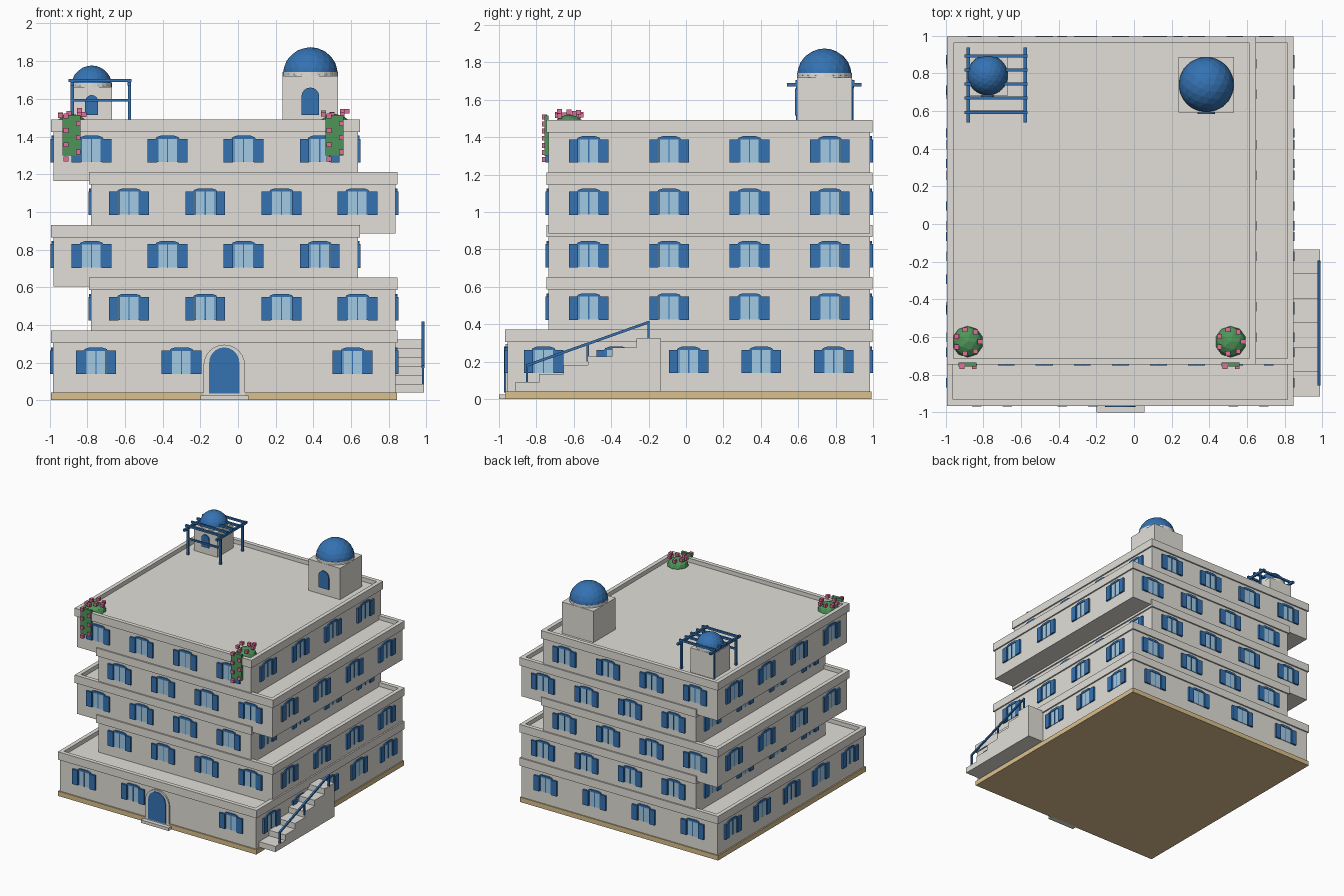
import bpy, bmesh, math, random
from mathutils import Matrix, Vector

if "Cube" in bpy.data.objects:
    bpy.data.objects.remove(bpy.data.objects["Cube"])

random.seed(4)


def material(name, r, g, b):
    m = bpy.data.materials.new(name)
    m.diffuse_color = (r, g, b, 1)
    m.use_nodes = True
    m.node_tree.nodes["Principled BSDF"].inputs["Base Color"].default_value = m.diffuse_color
    return m


WALL = material("plaster", 0.76, 0.74, 0.69)
BLUE = material("blue paint", 0.035, 0.17, 0.45)
GLASS = material("window glass", 0.36, 0.59, 0.78)
SAND = material("sandstone", 0.70, 0.53, 0.27)
GREEN = material("foliage", 0.075, 0.30, 0.10)
PINK = material("blossom", 0.75, 0.16, 0.32)

parts = {}  # part name -> (bmesh, material)


def mesh(name, mat):
    return parts.setdefault(name, (bmesh.new(), mat))[0]


def box(name, mat, x0, x1, y0, y1, z0, z1, frame=Matrix()):
    m = Matrix.Translation(((x0 + x1) / 2, (y0 + y1) / 2, (z0 + z1) / 2))
    s = Matrix.Diagonal((x1 - x0, y1 - y0, z1 - z0, 1))
    bmesh.ops.create_cube(mesh(name, mat), size=1, matrix=frame @ m @ s)


def prism(name, mat, pts, y0, y1, frame=Matrix()):
    """Extrude an x-z outline from y0 to y1."""
    bm = mesh(name, mat)
    face = bm.faces.new([bm.verts.new(frame @ Vector((x, y0, z))) for x, z in pts])
    out = bmesh.ops.extrude_face_region(bm, geom=[face])
    verts = [v for v in out["geom"] if isinstance(v, bmesh.types.BMVert)]
    bmesh.ops.translate(bm, verts=verts, vec=frame.to_3x3() @ Vector((0, y1 - y0, 0)))


def arch(cx, half, z0, z1, n=12):
    """Round-topped outline."""
    spring = z1 - half
    pts = [(cx - half, z0), (cx + half, z0)]
    return pts + [(cx + half * math.cos(math.pi * i / n),
                   spring + half * math.sin(math.pi * i / n)) for i in range(n + 1)]


def bar(name, mat, a, b, t):
    """Square bar between two points."""
    a, b = Vector(a), Vector(b)
    d = b - a
    m = Matrix.Translation((a + b) / 2) @ d.to_track_quat('Z', 'Y').to_matrix().to_4x4()
    bmesh.ops.create_cube(mesh(name, mat), size=1,
                          matrix=m @ Matrix.Diagonal((t, t, d.length, 1)))


def window(frame, z):
    """Shuttered window; local -y points out of the wall."""
    box("window_glass", GLASS, -0.056, 0.056, -0.005, 0.01, z + 0.10, z + 0.222, frame)
    for x in (-0.052, 0, 0.052):
        box("window_mullions", BLUE, x - 0.003, x + 0.003, -0.008, 0.01,
            z + 0.10, z + 0.222, frame)
    prism("window_lintels", BLUE, [(-0.064, z + 0.222), (0.064, z + 0.222),
                                   (0.058, z + 0.232), (0.035, z + 0.24),
                                   (-0.035, z + 0.24), (-0.058, z + 0.232)],
          -0.010, 0.01, frame)
    for s in (-1, 1):
        a, b = sorted((s * 0.056, s * 0.106))
        box("shutters", BLUE, a, b, -0.015, 0.01, z + 0.098, z + 0.223, frame)


def storey(name, x0, x1, y0, y1, z0, z1, side_count, skip=()):
    """Body, parapet ring and windows on four sides."""
    box(name + "_walls", WALL, x0, x1, y0, y1, z0, z1 + 0.012)
    o, t = 0.012, 0.034
    X0, X1, Y0, Y1 = x0 - o, x1 + o, y0 - o, y1 + o
    for a in ((X0, X1, Y0, Y0 + t), (X0, X1, Y1 - t, Y1),
              (X0, X0 + t, Y0 + t, Y1 - t), (X1 - t, X1, Y0 + t, Y1 - t)):
        box(name + "_parapet", WALL, *a, z1 - 0.02, z1 + 0.046)
    for i in range(4):
        x = x0 + (x1 - x0) * (i + 0.5) / 4
        if i not in skip:
            window(Matrix.Translation((x, y0, 0)), z0)
        window(Matrix.Translation((x, y1, 0)) @ Matrix.Rotation(math.pi, 4, 'Z'), z0)
    for i in range(side_count):
        y = y0 + (y1 - y0) * (i + 0.5) / side_count
        window(Matrix.Translation((x1, y, 0)) @ Matrix.Rotation(math.pi / 2, 4, 'Z'), z0)
        window(Matrix.Translation((x0, y, 0)) @ Matrix.Rotation(-math.pi / 2, 4, 'Z'), z0)


# Foundation and five staggered storeys
box("foundation", SAND, -0.993, 0.845, -0.965, 0.993, 0, 0.04)
storey("ground_floor", -0.982, 0.836, -0.955, 0.984, 0.04, 0.325, 5, skip=(2,))
for k in range(4):
    shift = 0 if k % 2 == 0 else -0.2
    storey(f"upper_floor_{k + 1}", -0.78 + shift, 0.836 + shift, -0.735, 0.984,
           0.325 + 0.28 * k, 0.605 + 0.28 * k, 4)

# Entrance
prism("door_surround", WALL, arch(-0.073, 0.11, 0.025, 0.295), -0.966, -0.95)
prism("front_door", BLUE, arch(-0.073, 0.08, 0.035, 0.28), -0.972, -0.95)
box("door_step", WALL, -0.2, 0.057, -1.0, -0.955, 0, 0.025)

# Side staircase and handrail
for k in range(6):
    box("side_stairs", WALL, 0.83, 0.988, -0.915 + 0.13 * k, -0.785 + 0.13 * k,
        0.04, 0.087 + 0.047 * k)
for y, z0, z1 in ((-0.85, 0.08, 0.18), (-0.525, 0.2, 0.295), (-0.2, 0.31, 0.41)):
    bar("handrail", BLUE, (0.982, y, z0), (0.982, y, z1), 0.012)
bar("handrail", BLUE, (0.982, -0.855, 0.178), (0.982, -0.195, 0.412), 0.014)


def dome_tower(name, x, y, r, zb, door_half, door_top):
    """Square tower, low drum, faceted dome and arched door."""
    box(name + "_base", WALL, x - r, x + r, y - r, y + r, 1.445, zb)
    bmesh.ops.create_cone(mesh(name + "_drum", WALL), cap_ends=True, segments=24,
                          radius1=r, radius2=r, depth=0.05,
                          matrix=Matrix.Translation((x, y, zb - 0.003)))
    bm = mesh(name + "_dome", BLUE)
    bmesh.ops.create_icosphere(bm, subdivisions=3, radius=r,
                               matrix=Matrix.Translation((x, y, zb + 0.007)))
    bmesh.ops.bisect_plane(bm, geom=bm.verts[:] + bm.edges[:] + bm.faces[:],
                           plane_co=(0, 0, zb + 0.008), plane_no=(0, 0, 1),
                           clear_inner=True)
    prism(name + "_door", BLUE, arch(x, door_half, 1.515, door_top, 8),
          y - r - 0.009, y - r + 0.01)


dome_tower("large_tower", 0.384, 0.74, 0.147, 1.72, 0.047, 1.66)
dome_tower("small_tower", -0.777, 0.79, 0.108, 1.662, 0.035, 1.62)

# Pergola
for x in (-0.88, -0.577):
    for y in (0.595, 0.885):
        bar("pergola_posts", BLUE, (x, y, 1.45), (x, y, 1.69), 0.016)
    bar("pergola_beams", BLUE, (x, 0.54, 1.68), (x, 0.938, 1.68), 0.018)
for i in range(5):
    y = 0.593 + 0.075 * i
    bar("pergola_slats", BLUE, (-0.9, y, 1.698), (-0.565, y, 1.698), 0.016)
bar("pergola_rail", BLUE, (-0.888, 0.595, 1.592), (-0.57, 0.595, 1.592), 0.014)

# Flower bushes at the front corners, with vines hanging over the wall
for x in (-0.883, 0.513):
    bmesh.ops.create_icosphere(
        mesh("bushes", GREEN), subdivisions=2, radius=1,
        matrix=Matrix.Translation((x, -0.625, 1.46)) @ Matrix.Diagonal((0.083, 0.083, 0.06, 1)))
    box("hanging_vines", GREEN, x - 0.048, x + 0.048, -0.757, -0.735, 1.3, 1.515)
    spots = [(x + 0.065 * math.cos(a), -0.625 + 0.065 * math.sin(a), random.uniform(1.51, 1.54))
             for a in [i * math.tau / 7 for i in range(7)]]
    spots += [(x + (0.035 if i % 2 else -0.03), -0.757, 1.28 + 0.038 * i) for i in range(7)]
    for p in spots:
        bmesh.ops.create_cube(mesh("blossoms", PINK), size=0.026,
                              matrix=Matrix.Translation(p))

# Turn every collected part into an object
for name, (bm, mat) in parts.items():
    bmesh.ops.recalc_face_normals(bm, faces=bm.faces[:])
    data = bpy.data.meshes.new(name)
    bm.to_mesh(data)
    bm.free()
    data.materials.append(mat)
    bpy.context.collection.objects.link(bpy.data.objects.new(name, data))
